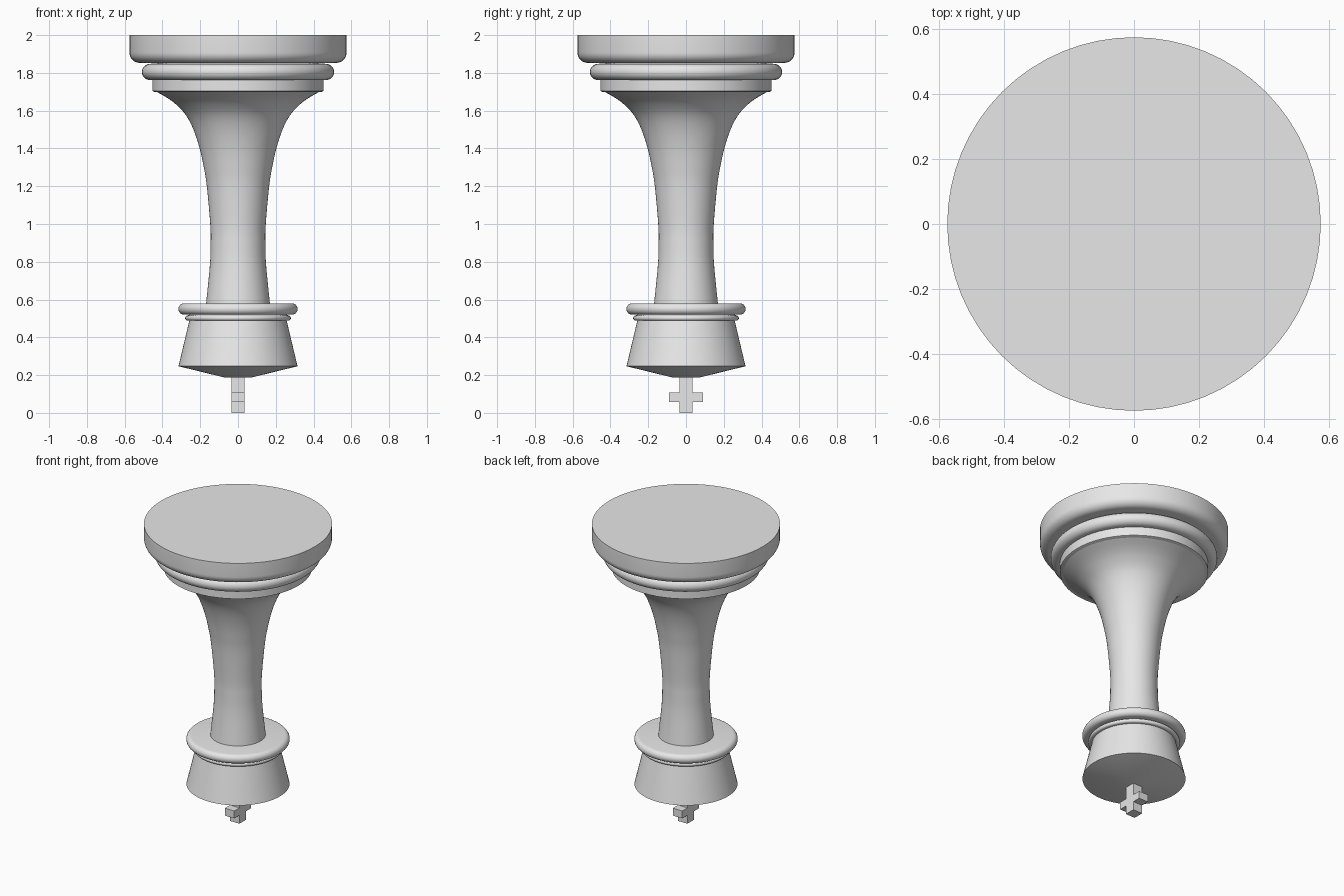
import bpy, bmesh, math

if "Cube" in bpy.data.objects:
    bpy.data.objects.remove(bpy.data.objects["Cube"])

grey = bpy.data.materials.new("plain grey")
grey.diffuse_color = (0.8, 0.8, 0.8, 1)
grey.use_nodes = True
grey.node_tree.nodes["Principled BSDF"].inputs["Base Color"].default_value = grey.diffuse_color
SEGMENTS = 64


def finish(name, bm, smooth=True):
    bmesh.ops.recalc_face_normals(bm, faces=bm.faces)
    mesh = bpy.data.meshes.new(name)
    bm.to_mesh(mesh)
    bm.free()
    mesh.materials.append(grey)
    obj = bpy.data.objects.new(name, mesh)
    bpy.context.collection.objects.link(obj)
    if smooth:
        bpy.ops.object.select_all(action='DESELECT')
        obj.select_set(True)
        bpy.context.view_layer.objects.active = obj
        bpy.ops.object.shade_smooth_by_angle(angle=math.radians(30))
    return obj


def lathe(name, profile):
    """Revolve (radius, height) points around z and cap both ends."""
    bm = bmesh.new()
    rings = [[bm.verts.new((r * math.cos(2 * math.pi * i / SEGMENTS),
                            r * math.sin(2 * math.pi * i / SEGMENTS), z))
              for i in range(SEGMENTS)] for r, z in profile]
    for a, b in zip(rings, rings[1:]):
        for i in range(SEGMENTS):
            j = (i + 1) % SEGMENTS
            bm.faces.new((a[i], a[j], b[j], b[i]))
    bm.faces.new(rings[0])
    bm.faces.new(rings[-1])
    return finish(name, bm)


def arc(r, z, rad_r, rad_z, start, end, steps=8):
    """Profile points along an elliptical arc, angles in degrees."""
    angles = [math.radians(start + (end - start) * i / steps) for i in range(steps + 1)]
    return [(r + rad_r * math.cos(a), z + rad_z * math.sin(a)) for a in angles]


def spline(points, steps=4):
    """Smooth Catmull-Rom curve through profile points."""
    p = [points[0]] + points + [points[-1]]
    out = []
    for a, b, c, d in zip(p, p[1:], p[2:], p[3:]):
        for i in range(steps):
            t = i / steps
            out.append(tuple(0.5 * (2 * b[k] + (c[k] - a[k]) * t
                       + (2 * a[k] - 5 * b[k] + 4 * c[k] - d[k]) * t * t
                       + (3 * b[k] - a[k] - 3 * c[k] + d[k]) * t ** 3) for k in (0, 1)))
    return out + [points[-1]]


# Wide foot with one rounded rim
lathe("foot_disc", arc(0.52, 1.908, 0.055, 0.055, -90, 0) + [(0.575, 2.0)])

# Rounded ring and plain collar beside the foot
lathe("foot_ring", [(0.4, 1.853)] + arc(0.465, 1.805, 0.044, 0.043, 90, -90, 12) + [(0.4, 1.762)])
lathe("foot_collar", [(0.453, 1.765), (0.453, 1.704), (0.445, 1.70)])

# Flared column
lathe("column", spline([(0.435, 1.702), (0.375, 1.668), (0.325, 1.63), (0.275, 1.575),
                        (0.236, 1.5), (0.203, 1.4), (0.181, 1.3), (0.165, 1.2),
                        (0.147, 1.0), (0.145, 0.9), (0.149, 0.78), (0.17, 0.57)]))

# Neck rings
lathe("neck_ring", arc(0.287, 0.55, 0.029, 0.03, 90, -90, 10))
lathe("thin_neck_ring", [(0.25, 0.525)] + arc(0.266, 0.502, 0.014, 0.014, 90, -90))

# Tapered head with shallow cone end
lathe("head", [(0.255, 0.5), (0.315, 0.247), (0.07, 0.187)])

# Cross finial, extruded from its outline
w, arm, low, high = 0.035, 0.09, 0.057, 0.107
half = [(w, 0), (w, low), (arm, low), (arm, high), (w, high), (w, 0.2)]
outline = half + [(-y, z) for y, z in reversed(half)]
bm = bmesh.new()
face = bm.faces.new([bm.verts.new((-w, y, z)) for y, z in outline])
ext = bmesh.ops.extrude_face_region(bm, geom=[face])
bmesh.ops.translate(bm, vec=(2 * w, 0, 0),
                    verts=[v for v in ext["geom"] if isinstance(v, bmesh.types.BMVert)])
finish("cross", bm, smooth=False)
